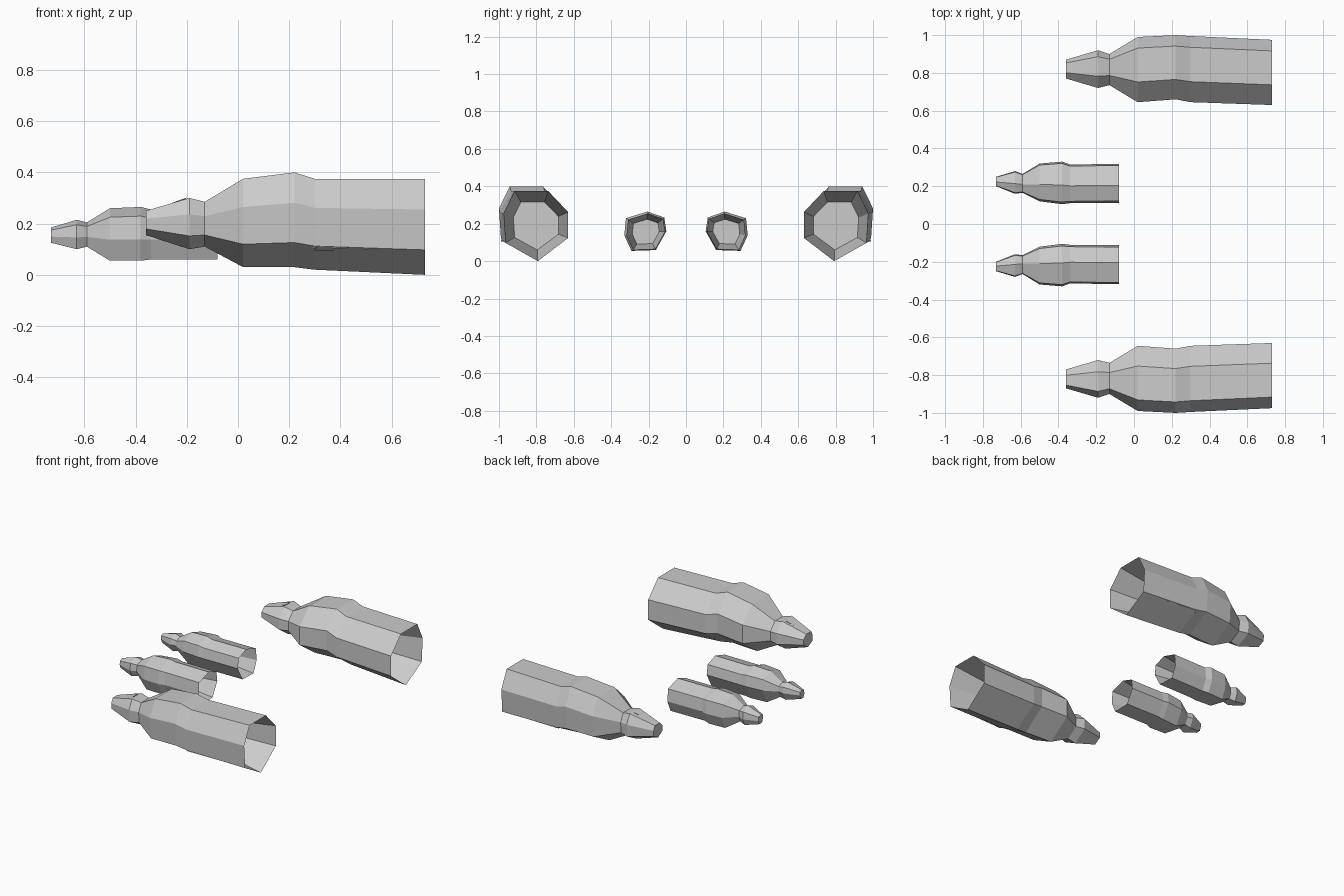
import bpy

if "Cube" in bpy.data.objects:
    bpy.data.objects.remove(bpy.data.objects["Cube"])

# Cross-sections as fractions of each station's box (outward, up)
BIG = [(.83, 1), (.31, 1), (.0, .7), (.0, .33), (.47, 0), (.97, .26), (1, .68)]
SMALL = [(.45, 1), (.05, .85), (0, .5), (.25, .02), (.83, 0), (1, .4), (.96, .83)]

# Stations: x, inner y, outer y, low z, high z
BIG_ST = [(-.36, .77, .87, .155, .25), (-.19, .72, .92, .10, .30), (-.13, .735, .90, .11, .285),
          (.02, .645, .99, .03, .375), (.22, .66, 1.0, .03, .40),
          (.30, .645, .995, .02, .375), (.73, .63, .975, 0, .375)]
SMALL_ST = [(-.73, .20, .25, .125, .185), (-.63, .16, .28, .10, .215), (-.59, .165, .265, .11, .205),
            (-.50, .12, .32, .055, .26), (-.38, .105, .33, .055, .265),
            (-.34, .11, .315, .06, .255), (-.08, .112, .318, .06, .255)]


def make(name, verts, faces):
    me = bpy.data.meshes.new(name)
    me.from_pydata(verts, [], faces)
    me.update()
    ob = bpy.data.objects.new(name, me)
    bpy.context.collection.objects.link(ob)
    return ob


def body(name, section, stations, side, depth):
    # Outer skin, then a tapering hollow at the open end
    x, y0, y1, z0, z1 = stations[-1]
    dy, dz = (y1 - y0) * .15, (z1 - z0) * .16
    rings = stations + [(x - depth, y0 + dy, y1 - dy, z0 + dz, z1 - dz)]
    n = len(section)
    verts = [(x, side * (a + u * (b - a)), lo + v * (hi - lo))
             for x, a, b, lo, hi in rings for u, v in section]
    faces = []
    for r in range(len(rings) - 1):
        for i in range(n):
            j = (i + 1) % n
            faces.append((r * n + i, r * n + j, r * n + n + j, r * n + n + i))
    faces.append(tuple(range(n))[::-1])
    faces.append(tuple(range(len(verts) - n, len(verts))))
    if side > 0:
        faces = [f[::-1] for f in faces]
    return make(name, verts, faces)


def sliver(name, a, b, c, d, side):
    # Thin four-point wedge for the folded creases
    pts = [(p[0], side * p[1], p[2]) for p in (a, b, c, d)]
    faces = [(0, 1, 2), (0, 3, 1), (1, 3, 2), (2, 3, 0)]
    return make(name, pts, faces)


for side, tag in ((-1, "front"), (1, "back")):
    body("large_shell_" + tag, BIG, BIG_ST, side, .3)
    body("small_shell_" + tag, SMALL, SMALL_ST, side, .18)
    # Long lower crease and short upper crease on the large shell
    sliver("lower_crease_" + tag, (.22, .955, .165), (.30, .985, .108), (.70, .955, .095), (.30, .96, .095), side)
    sliver("lower_crease_tip_" + tag, (.22, .96, .165), (.29, .985, .125), (.31, .99, .105), (.27, .95, .105), side)
    sliver("upper_crease_" + tag, (.17, .90, .335), (.27, .935, .345), (.27, .915, .365), (.25, .89, .33), side)
    # Small ridge on the nose
    sliver("nose_ridge_" + tag, (-.34, .82, .25), (-.20, .86, .302), (-.20, .80, .302), (-.22, .82, .26), side)
